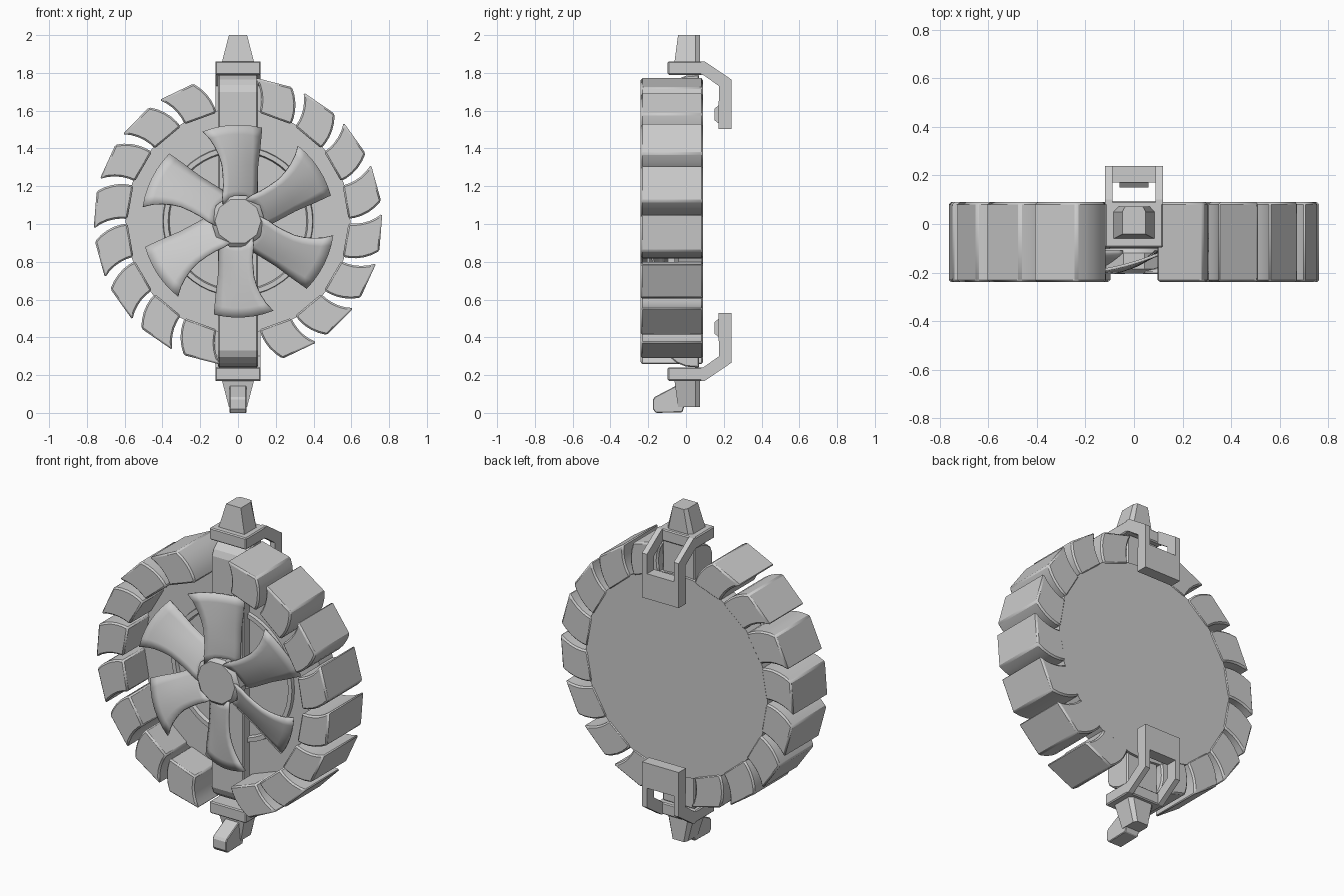
import bpy, bmesh
from math import sin, cos, pi, radians

if "Cube" in bpy.data.objects:
    bpy.data.objects.remove(bpy.data.objects["Cube"])

C = 1.015  # height of the wheel centre


def finish(name, bm, bevel=0, smooth=True):
    bmesh.ops.recalc_face_normals(bm, faces=bm.faces)
    me = bpy.data.meshes.new(name)
    bm.to_mesh(me)
    bm.free()
    ob = bpy.data.objects.new(name, me)
    bpy.context.collection.objects.link(ob)
    if bevel:
        m = ob.modifiers.new("bevel", 'BEVEL')
        m.width, m.segments, m.limit_method = bevel, 1, 'ANGLE'
        m.angle_limit = radians(40)
    if smooth:
        bpy.ops.object.select_all(action='DESELECT')
        ob.select_set(True)
        bpy.context.view_layer.objects.active = ob
        bpy.ops.object.shade_smooth_by_angle(angle=radians(30))
    return ob


def loft(name, loops, bevel=0, smooth=True):
    """Skin a list of equal-length closed loops and cap both ends."""
    bm = bmesh.new()
    rows = [[bm.verts.new(p) for p in lp] for lp in loops]
    n = len(loops[0])
    for a, b in zip(rows, rows[1:]):
        for i in range(n):
            bm.faces.new((a[i], a[(i + 1) % n], b[(i + 1) % n], b[i]))
    bm.faces.new(rows[0])
    bm.faces.new(rows[-1])
    return finish(name, bm, bevel, smooth)


def side_prism(name, pts, x0, x1, bevel=0, flip=False):
    """Extrude a (y, z) profile along x; flip mirrors it below the centre."""
    z = lambda v: 2 * C - v if flip else v
    return loft(name, [[(x, a, z(b)) for a, b in pts] for x in (x0, x1)], bevel, False)


def polar(r, deg, y):
    t = radians(deg)
    return (r * sin(t), y, C + r * cos(t))


def turned(name, prof, n, off=0):
    """Lathe a (radius, y) profile about the wheel axis."""
    return loft(name, [[polar(r, off + 360 * i / n, y) for i in range(n)] for r, y in prof])


# wheel disc, raised ring and hub
turned("wheel_disc", [(0.595, 0.085), (0.595, -0.04)], 36)
turned("disc_ring", [(0.40, -0.03), (0.395, -0.06), (0.37, -0.06), (0.36, -0.03)], 48)
turned("axle", [(0.10, 0.0), (0.10, -0.15)], 20)
turned("hub", [(0.125, -0.10), (0.143, -0.12), (0.143, -0.185), (0.122, -0.205)], 10, 18)

# swept paddles round the rim (top and bottom places left free)
for k in range(18):
    if k in (0, 9):
        continue
    def edge(side):
        out = []
        for i in range(6):
            t = i / 5
            out.append((0.585 + 0.18 * t, 20 * k - 5.5 * t * t + side * (8.8 - 1.3 * t)))
        return out
    prof = edge(-1) + edge(1)[::-1]
    loft("paddle_%d" % k, [[polar(r, a, y) for r, a in prof] for y in (-0.24, 0.09)], 0.009)

# twisted fan blades
RADII = (0.12, 0.16, 0.20, 0.25, 0.31, 0.36, 0.41, 0.46, 0.51)
LEAD = (-42, -31, -23, -18.5, -16, -16.2, -17.3, -19, -21.5)
TRAIL = (45, 37, 30, 24, 19.6, 17.8, 16.5, 15.3, 14.3)
for k in range(6):
    bm = bmesh.new()
    rows = []
    for r, a, b in zip(RADII, LEAD, TRAIL):
        row = []
        for i in range(7):
            s = i / 6
            y = -0.20 + 0.085 * s - 0.012 * sin(pi * s)
            row.append(bm.verts.new(polar(r, 60 * k + a + (b - a) * s, y)))
        rows.append(row)
    for p, q in zip(rows, rows[1:]):
        for i in range(6):
            bm.faces.new((p[i], p[i + 1], q[i + 1], q[i]))
    blade = finish("fan_blade_%d" % k, bm)
    m = blade.modifiers.new("thickness", 'SOLIDIFY')
    m.thickness, m.offset = 0.012, 0

# upright bar behind the fan, rounded toward each clamp
half = [(-0.1, 1.70), (-0.085, 1.735), (-0.05, 1.765), (0.0, 1.785), (0.07, 1.79)]
side_prism("upright_bar", half + [(y, 2 * C - z) for y, z in half[::-1]], -0.105, 0.105, 0.006)

# clamps, one at the top and one mirrored at the bottom
ARM = [(0.08, 1.79), (0.08, 1.86), (0.10, 1.86), (0.24, 1.765), (0.24, 1.60),
       (0.175, 1.60), (0.175, 1.73), (0.09, 1.79)]
for label, flip in (("top", False), ("bottom", True)):
    side_prism(label + "_clamp_collar",
               [(-0.097, 1.79), (-0.097, 1.86), (0.095, 1.86), (0.095, 1.79)],
               -0.12, 0.12, 0.006, flip)
    for s in (-1, 1):
        side_prism(label + "_clamp_arm", ARM, s * 0.088, s * 0.12, 0, flip)
    side_prism(label + "_clamp_plate",
               [(0.172, 1.502), (0.24, 1.502), (0.24, 1.65), (0.172, 1.65)],
               -0.12, 0.12, 0, flip)
    side_prism(label + "_clamp_pad",
               [(0.175, 1.53), (0.15, 1.55), (0.15, 1.61), (0.175, 1.63)],
               -0.06, 0.06, 0, flip)
    # tapered end block with chamfered back corners
    loops = []
    for z, w, y0 in ((1.85, 0.087, -0.062), (2.0, 0.048, -0.042)):
        zz = 2 * C - z if flip else z
        loops.append([(-w, y0, zz), (w, y0, zz), (w, 0.05, zz), (w * 0.75, 0.073, zz),
                      (-w * 0.75, 0.073, zz), (-w, 0.05, zz)])
    loft(label + "_end_block", loops, 0, False)

# small forward spout under the bottom block
side_prism("bottom_spout",
           [(-0.045, 0.165), (-0.05, 0.145), (-0.165, 0.085), (-0.175, 0.07),
            (-0.175, 0.02), (-0.16, 0.0), (-0.02, 0.003), (0.0, 0.06), (0.0, 0.165)],
           -0.045, 0.045, 0.004)
